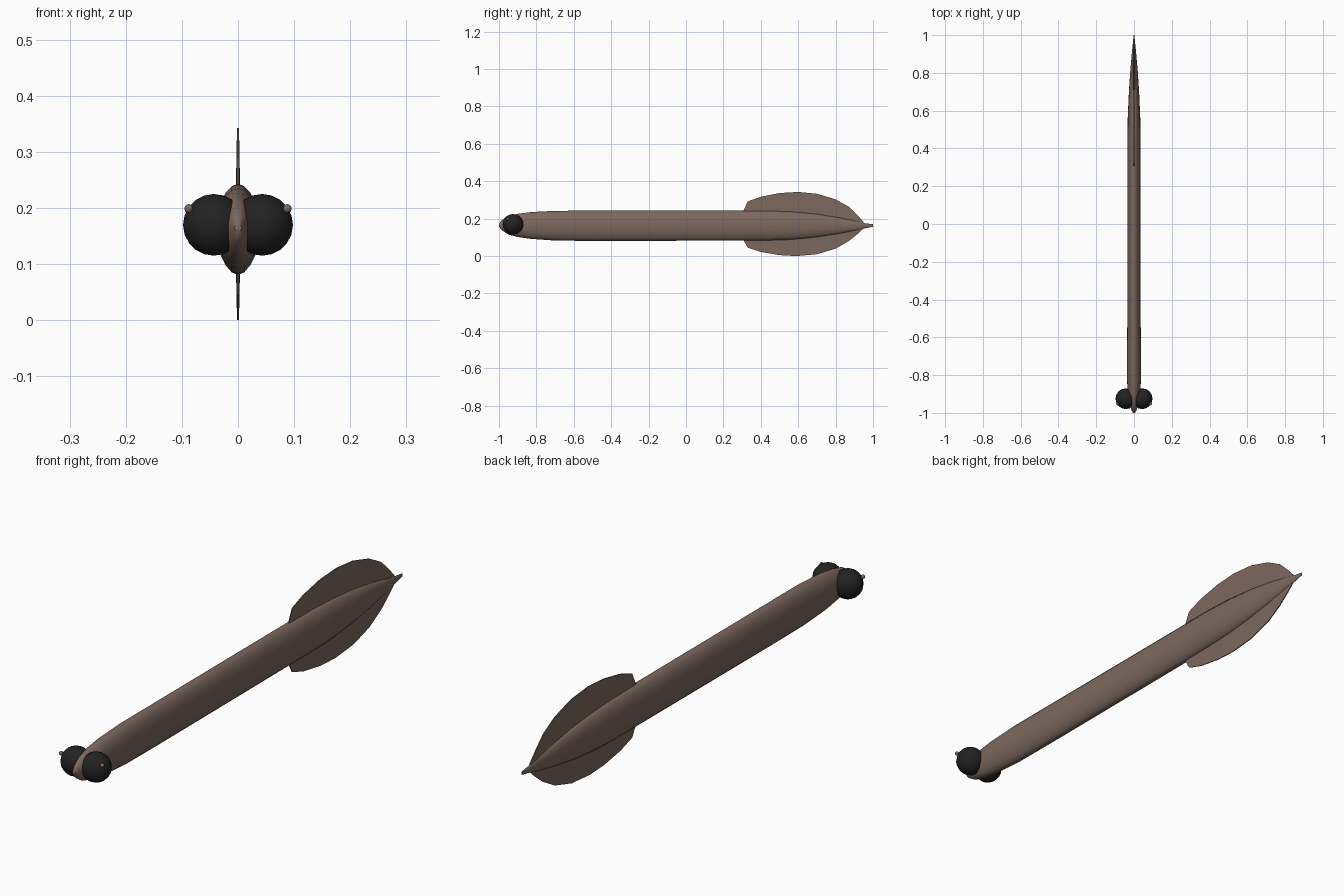
import bpy, bmesh, math
from mathutils import Vector

cube = bpy.data.objects.get("Cube")
if cube:
    bpy.data.objects.remove(cube)


def material(name, rgb):
    m = bpy.data.materials.new(name)
    m.use_nodes = True
    m.diffuse_color = (*rgb, 1)
    m.node_tree.nodes["Principled BSDF"].inputs["Base Color"].default_value = (*rgb, 1)
    return m


brown = material("dull brown", (0.2, 0.138, 0.112))
black = material("eye black", (0.016, 0.016, 0.016))


def finish(bm, name, mat, angle=40):
    bmesh.ops.recalc_face_normals(bm, faces=bm.faces)
    mesh = bpy.data.meshes.new(name)
    bm.to_mesh(mesh)
    bm.free()
    obj = bpy.data.objects.new(name, mesh)
    bpy.context.collection.objects.link(obj)
    mesh.materials.append(mat)
    bpy.ops.object.select_all(action='DESELECT')
    obj.select_set(True)
    bpy.context.view_layer.objects.active = obj
    bpy.ops.object.shade_smooth_by_angle(angle=math.radians(angle))
    return obj


# Long slim body: stations of (y, bottom, top, half width)
stations = [
    (-1.0, 0.157, 0.172, 0.006), (-0.985, 0.138, 0.192, 0.014),
    (-0.95, 0.115, 0.213, 0.023), (-0.9, 0.102, 0.226, 0.032),
    (-0.83, 0.092, 0.235, 0.037), (-0.7, 0.083, 0.242, 0.038),
    (-0.5, 0.081, 0.243, 0.035), (0.45, 0.083, 0.243, 0.035),
    (0.57, 0.087, 0.238, 0.033), (0.7, 0.1, 0.226, 0.027),
    (0.82, 0.119, 0.207, 0.019), (0.92, 0.139, 0.186, 0.01),
    (0.96, 0.149, 0.175, 0.006), (1.0, 0.157, 0.17, 0.002),
]
SIDES = 20
bm = bmesh.new()
rings = []
for y, low, high, w in stations:
    angles = [2 * math.pi * i / SIDES for i in range(SIDES)]
    rings.append([bm.verts.new((w * math.cos(a), y,
                                (low + high) / 2 + (high - low) / 2 * math.sin(a)))
                  for a in angles])
for a, b in zip(rings, rings[1:]):
    for i in range(SIDES):
        j = (i + 1) % SIDES
        bm.faces.new((a[i], a[j], b[j], b[i]))
bm.faces.new(rings[0])
bm.faces.new(rings[-1])
finish(bm, "body", brown, 50)


# Thin tail fins: outer edge points (y, z), thicker at the root
def fin(name, edge, root_z):
    bm = bmesh.new()
    sides = []
    for s in (-1, 1):
        outer = [bm.verts.new((s * 0.0018, y, z)) for y, z in edge]
        root = [bm.verts.new((s * 0.005, y, root_z)) for y, z in edge]
        sides.append((outer, root))
        for i in range(len(edge) - 1):
            bm.faces.new((outer[i], outer[i + 1], root[i + 1], root[i]))
    (lo, lr), (ro, rr) = sides
    for i in range(len(edge) - 1):
        bm.faces.new((lo[i], lo[i + 1], ro[i + 1], ro[i]))
    for i in (0, -1):
        bm.faces.new((lo[i], ro[i], rr[i], lr[i]))
    finish(bm, name, brown, 30)


fin("upper_fin", [(0.305, 0.238), (0.33, 0.292), (0.4, 0.317), (0.5, 0.337),
                  (0.6, 0.343), (0.7, 0.333), (0.8, 0.303), (0.87, 0.264),
                  (0.92, 0.215), (0.95, 0.182)], 0.17)
fin("lower_fin", [(0.305, 0.09), (0.33, 0.045), (0.4, 0.022), (0.5, 0.005),
                  (0.59, 0.0), (0.7, 0.01), (0.8, 0.04), (0.87, 0.08),
                  (0.92, 0.12), (0.95, 0.148)], 0.16)


# Round eyes and the small beads on them
def ball(name, center, radius, segments, mat):
    bm = bmesh.new()
    bmesh.ops.create_uvsphere(bm, u_segments=segments, v_segments=segments // 2 + 2,
                              radius=radius)
    bmesh.ops.translate(bm, verts=bm.verts, vec=Vector(center))
    finish(bm, name, mat, 60)


for side, s in (("left", 1), ("right", -1)):
    ball(side + "_eye", (s * 0.043, -0.925, 0.17), 0.055, 16, black)
    ball(side + "_eye_bead", (s * 0.088, -0.952, 0.199), 0.008, 10, brown)
